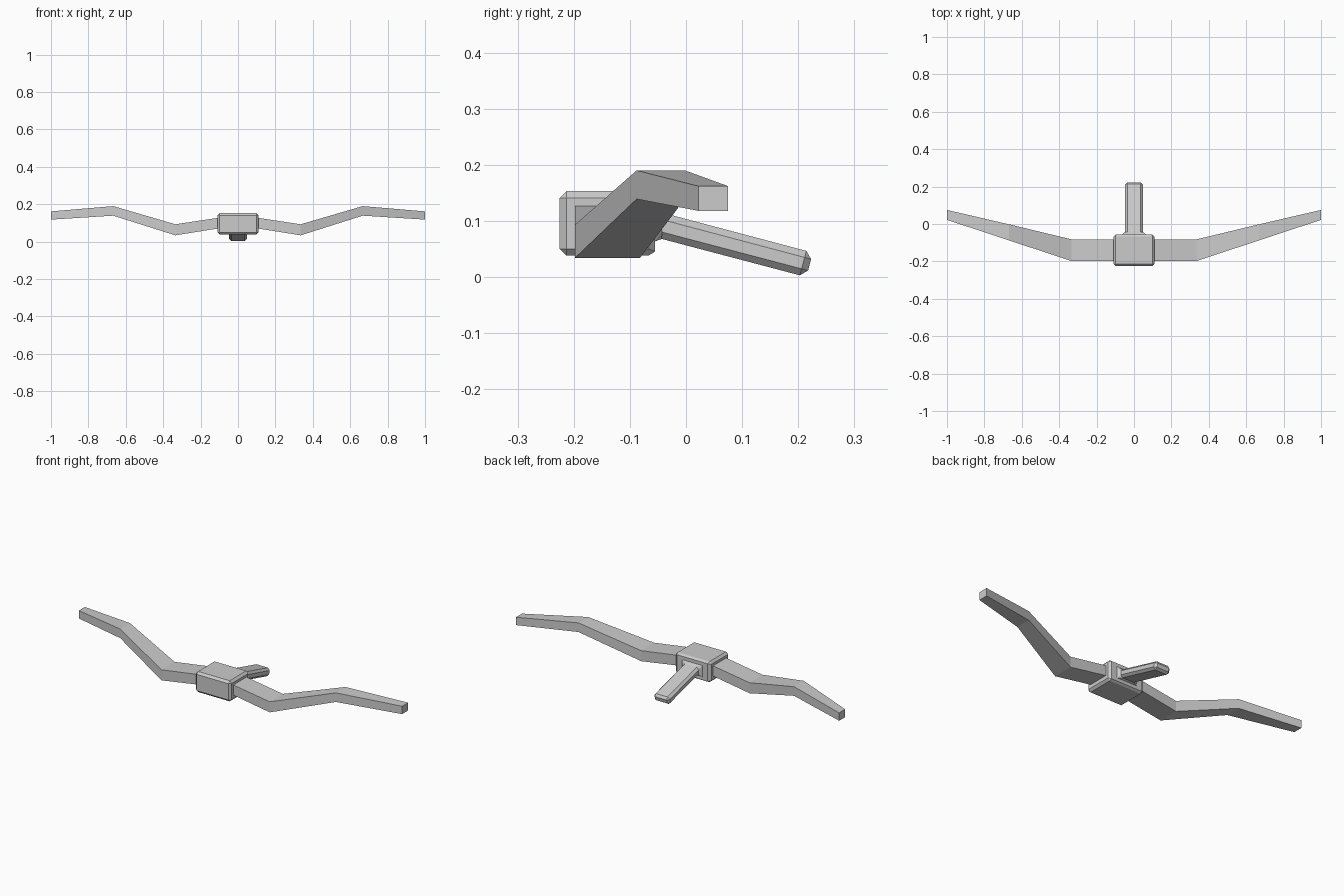
import bpy, bmesh

if "Cube" in bpy.data.objects:
    bpy.data.objects.remove(bpy.data.objects["Cube"])


def finish(bm, name):
    bmesh.ops.recalc_face_normals(bm, faces=bm.faces)
    mesh = bpy.data.meshes.new(name)
    bm.to_mesh(mesh)
    bm.free()
    obj = bpy.data.objects.new(name, mesh)
    bpy.context.collection.objects.link(obj)
    return obj


# Swept handlebar: rectangular sections (x, y0, y1, z0, z1), mirrored about x = 0
half = [(0.11, -0.198, -0.082, 0.070, 0.127),
        (0.335, -0.198, -0.082, 0.034, 0.093),
        (0.667, -0.088, -0.002, 0.139, 0.190),
        (1.0, 0.022, 0.075, 0.118, 0.162)]
sections = [(-s[0], *s[1:]) for s in reversed(half)] + half
bm = bmesh.new()
rings = [[bm.verts.new((x, y, z)) for y, z in ((y0, z0), (y1, z0), (y1, z1), (y0, z1))]
         for x, y0, y1, z0, z1 in sections]
for a, b in zip(rings, rings[1:]):
    for i in range(4):
        j = (i + 1) % 4
        bm.faces.new((a[i], a[j], b[j], b[i]))
bm.faces.new(rings[0])
bm.faces.new(rings[-1])
finish(bm, "handlebar")

# Clamp block, with the sloping stem drawn out of its back face
bm = bmesh.new()
bmesh.ops.create_cube(bm, size=1)
for v in bm.verts:
    v.co.x *= 0.22
    v.co.y = -0.225 if v.co.y < 0 else -0.055
    v.co.z = 0.038 if v.co.z < 0 else 0.153
bm.normal_update()
back = max(bm.faces, key=lambda f: f.calc_center_median().y)
bmesh.ops.inset_region(bm, faces=[back], thickness=0.03)


def place(face, low, high):
    mid = face.calc_center_median().z
    for v in face.verts:
        y, z = low if v.co.z < mid else high
        v.co = (0.048 if v.co.x > 0 else -0.048, y, z)


place(back, (-0.055, 0.071), (-0.055, 0.118))
tip = bmesh.ops.extrude_discrete_faces(bm, faces=[back])["faces"][0]
place(tip, (0.2145, 0.0), (0.226, 0.0435))
clamp = finish(bm, "clamp_and_stem")

# Chamfer all hard edges
bevel = clamp.modifiers.new("chamfer", 'BEVEL')
bevel.width = 0.012
bevel.segments = 1
bevel.limit_method = 'ANGLE'
bevel.angle_limit = 0.4
bevel.offset_type = 'OFFSET'
